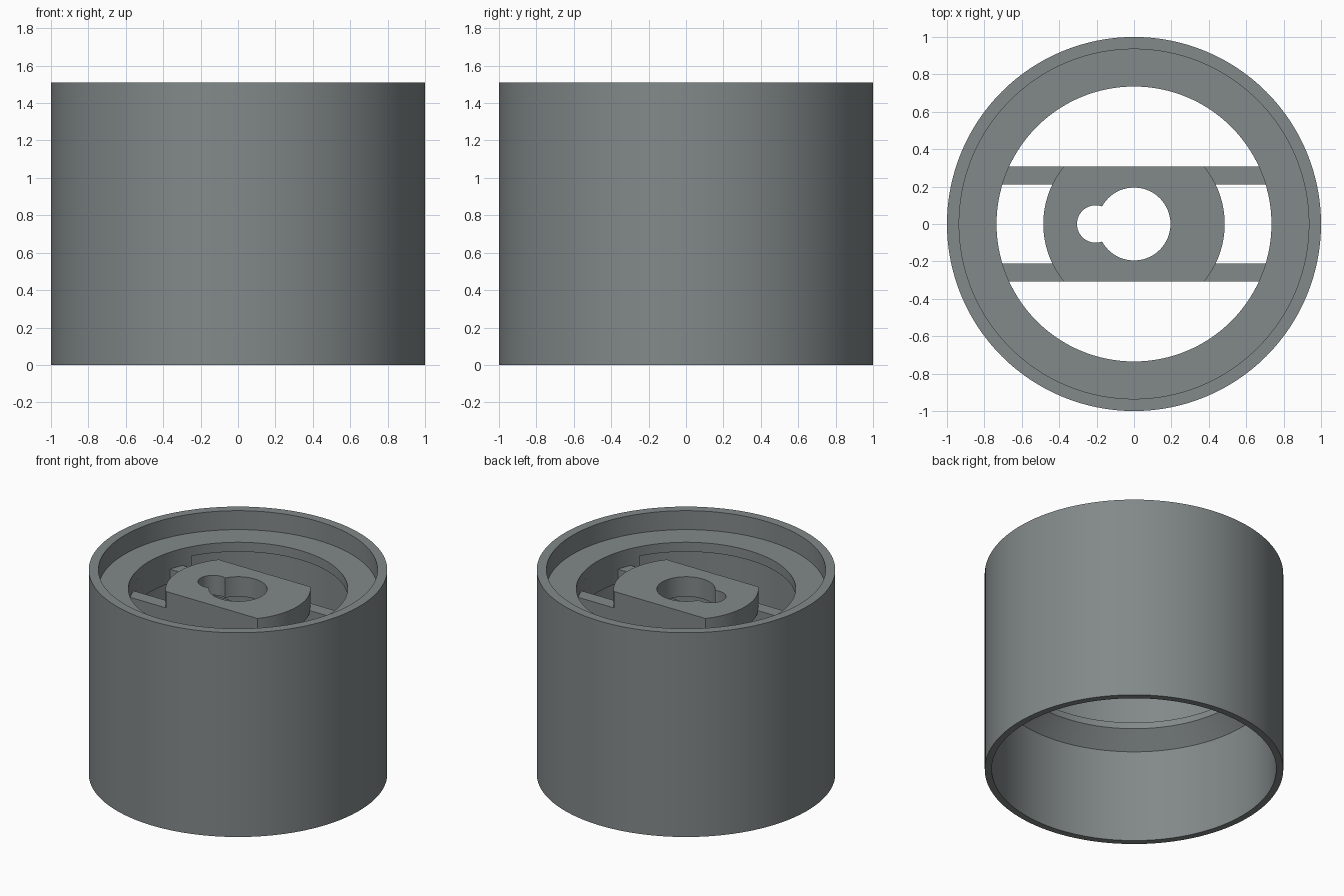
import bpy, bmesh, math

if "Cube" in bpy.data.objects:
    bpy.data.objects.remove(bpy.data.objects["Cube"])

SEG = 128
metal = bpy.data.materials.new("grey_metal")
metal.diffuse_color = (0.225, 0.25, 0.25, 1)
metal.use_nodes = True
metal.node_tree.nodes["Principled BSDF"].inputs["Base Color"].default_value = metal.diffuse_color


def finish(name, bm):
    bmesh.ops.recalc_face_normals(bm, faces=bm.faces)
    me = bpy.data.meshes.new(name)
    bm.to_mesh(me)
    bm.free()
    ob = bpy.data.objects.new(name, me)
    bpy.context.collection.objects.link(ob)
    me.materials.append(metal)
    bpy.ops.object.select_all(action='DESELECT')
    ob.select_set(True)
    bpy.context.view_layer.objects.active = ob
    bpy.ops.object.shade_smooth_by_angle(angle=math.radians(30))
    return ob


def sweep(name, profile, start=0, end=360, steps=SEG):
    """Turn a closed (radius, z) profile about z, fully or over an arc."""
    bm = bmesh.new()
    full = end - start == 360
    rings = []
    for i in range(steps if full else steps + 1):
        a = math.radians(start + (end - start) * i / steps)
        rings.append([bm.verts.new((r * math.cos(a), r * math.sin(a), z)) for r, z in profile])
    n = len(profile)
    for i in range(steps):
        p, q = rings[i], rings[(i + 1) % len(rings)]
        for j in range(n):
            k = (j + 1) % n
            bm.faces.new((p[j], q[j], q[k], p[k]))
    if not full:
        bm.faces.new(rings[0])
        bm.faces.new(rings[-1])
    return finish(name, bm)


def arc(cx, r, a0, a1, n):
    return [(cx + r * math.cos(math.radians(a0 + (a1 - a0) * i / n)),
             r * math.sin(math.radians(a0 + (a1 - a0) * i / n))) for i in range(n + 1)]


def plate(name, outlines, z0, z1):
    """Extruded flat plate; outlines after the first are holes."""
    bm = bmesh.new()
    edges = []
    for pts in outlines:
        vs = [bm.verts.new((x, y, z0)) for x, y in pts]
        edges += [bm.edges.new((vs[i], vs[(i + 1) % len(vs)])) for i in range(len(vs))]
    bmesh.ops.triangle_fill(bm, edges=edges, use_beauty=True)
    out = bmesh.ops.extrude_face_region(bm, geom=bm.faces[:], use_keep_orig=True)
    for v in out["geom"]:
        if isinstance(v, bmesh.types.BMVert):
            v.co.z = z1
    return finish(name, bm)


# Outer sleeve: top recess, thin ring, inner lip with a chamfer below
sweep("sleeve", [(1, 0), (1, 1.51), (.935, 1.51), (.935, 1.37), (.735, 1.37), (.735, 1.30),
                 (.935, 1.30), (.935, .847), (.84, .847), (.84, .80), (.953, .686), (.953, 0)])

# Pads under the ring that carry the bars
for name, mid in (("right_pad", 0), ("left_pad", 180)):
    sweep(name, [(.735, 1.14), (.735, 1.30), (.945, 1.30), (.945, 1.14)], mid - 30, mid + 30, 24)

# Two cross bars
for name, s in (("front_bar", -1), ("back_bar", 1)):
    plate(name, [[(-.85, s * .21), (.85, s * .21), (.85, s * .308), (-.85, s * .308)]], 1.145, 1.245)

# Hub with flat sides and a keyhole opening
flat = math.degrees(math.asin(.308 / .485))
outline = arc(0, .485, -flat, flat, 24) + arc(0, .485, 180 - flat, 180 + flat, 24)
keyhole = arc(0, .195, -151.2, 151.2, 56) + arc(-.205, .1, 70, 290, 28)[1:-1]
plate("hub", [outline, keyhole], 1.22, 1.367)
